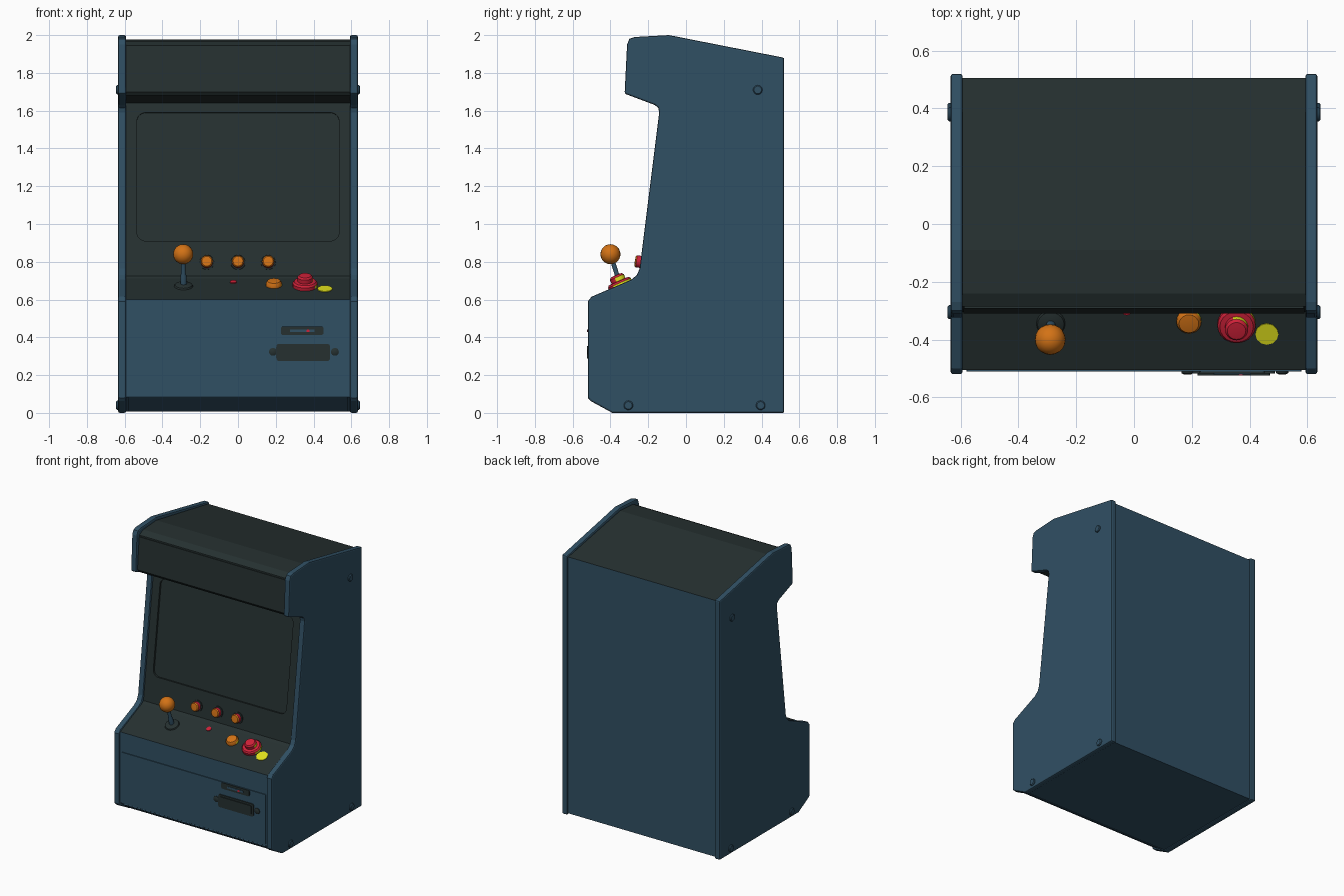
import bpy, bmesh, math
from mathutils import Matrix, Vector

if "Cube" in bpy.data.objects:
    bpy.data.objects.remove(bpy.data.objects["Cube"])


def material(name, rgb):
    m = bpy.data.materials.new(name)
    m.use_nodes = True
    m.diffuse_color = (*rgb, 1)
    bsdf = next(n for n in m.node_tree.nodes if n.type == "BSDF_PRINCIPLED")
    bsdf.inputs["Base Color"].default_value = (*rgb, 1)
    return m


BLUE = material("steel blue", (0.03, 0.08, 0.127))
DARK = material("charcoal", (0.019, 0.03, 0.03))
ORANGE = material("orange", (0.65, 0.17, 0.008))
RED = material("red", (0.62, 0.015, 0.04))
YELLOW = material("yellow", (0.76, 0.76, 0.012))


def place(x, y, z, tilt=0):
    return Matrix.Translation((x, y, z)) @ Matrix.Rotation(math.radians(tilt), 4, "X")


def finish(name, bm, matrix, mats, rule=None, smooth=False):
    """Turn a bmesh into an object; rule(face) picks the material slot."""
    bmesh.ops.recalc_face_normals(bm, faces=bm.faces)
    bm.normal_update()
    if rule:
        for f in bm.faces:
            f.material_index = rule(f)
    bm.transform(matrix)
    me = bpy.data.meshes.new(name)
    bm.to_mesh(me)
    bm.free()
    for m in mats:
        me.materials.append(m)
    ob = bpy.data.objects.new(name, me)
    bpy.context.collection.objects.link(ob)
    if smooth:
        activate(ob)
        bpy.ops.object.shade_smooth_by_angle(angle=math.radians(35))
    return ob


def activate(ob):
    bpy.ops.object.select_all(action="DESELECT")
    ob.select_set(True)
    bpy.context.view_layer.objects.active = ob


def prism(name, outline, depth, matrix, mat):
    """Flat outline in local XY, extruded along local Z."""
    bm = bmesh.new()
    face = bm.faces.new([bm.verts.new((a, b, 0)) for a, b in outline])
    ext = bmesh.ops.extrude_face_region(bm, geom=[face])["geom"]
    bmesh.ops.translate(bm, vec=(0, 0, depth),
                        verts=[v for v in ext if isinstance(v, bmesh.types.BMVert)])
    return finish(name, bm, matrix, [mat])


def lathe(name, profile, matrix, mats, rule=None, steps=20):
    """Spin (radius, height) points around local Z."""
    bm = bmesh.new()
    verts = [bm.verts.new((r, 0, h)) for r, h in profile]
    edges = [bm.edges.new(pair) for pair in zip(verts, verts[1:])]
    bmesh.ops.spin(bm, geom=verts + edges, cent=(0, 0, 0), axis=(0, 0, 1),
                   angle=math.tau, steps=steps, use_duplicate=False)
    bmesh.ops.remove_doubles(bm, verts=bm.verts, dist=0.0005)
    return finish(name, bm, matrix, mats, rule, True)


def rounded(w, h, r, n=5):
    pts = []
    for q, (sx, sy) in enumerate([(1, 1), (-1, 1), (-1, -1), (1, -1)]):
        for i in range(n + 1):
            a = (q + i / n) * math.pi / 2
            pts.append((sx * (w / 2 - r) + r * math.cos(a),
                        sy * (h / 2 - r) + r * math.sin(a)))
    return pts


# local X -> world Y, local Y -> world Z, local Z -> world X
SIDEWAYS = Matrix(((0, 0, 1, 0), (1, 0, 0, 0), (0, 1, 0, 0), (0, 0, 0, 1)))


def from_x(x):
    return Matrix.Translation((x, 0, 0)) @ SIDEWAYS


# Side panels with softened rims, and their bolts
side = [(-0.39, 0), (0.52, 0), (0.52, 1.88), (-0.09, 2.0), (-0.27, 1.99),
        (-0.3, 1.98), (-0.312, 1.95), (-0.325, 1.69), (-0.165, 1.63),
        (-0.147, 1.615), (-0.142, 1.59), (-0.245, 0.765), (-0.26, 0.73),
        (-0.29, 0.705), (-0.5, 0.615), (-0.52, 0.59), (-0.52, 0.08), (-0.505, 0.063)]
for label, s in (("left", 1), ("right", -1)):
    panel = prism(label + "_side_panel", side, 0.042, from_x(0.593 if s > 0 else -0.635), BLUE)
    bev = panel.modifiers.new("rim", "BEVEL")
    bev.width, bev.segments = 0.009, 2
    bev.limit_method, bev.angle_limit = "ANGLE", math.radians(60)
    for i, (y, z) in enumerate([(0.38, 1.71), (-0.305, 0.04), (0.395, 0.04)]):
        lathe(f"{label}_bolt_{i + 1}", [(0.025, 0), (0.025, 0.007), (0.02, 0.012), (0, 0.012)],
              Matrix.Translation((s * 0.633, y, z)) @ Matrix.Rotation(s * math.pi / 2, 4, "Y"),
              [BLUE], steps=14)

# Cabinet body
body_outline = [(-0.39, 0.008), (0.505, 0.008), (0.505, 1.87), (-0.09, 1.978),
                (-0.24, 1.968), (-0.285, 1.945), (-0.305, 1.7), (-0.29, 1.68), (-0.12, 1.64),
                (-0.238, 0.725), (-0.255, 0.711), (-0.505, 0.6), (-0.505, 0.085)]
body = prism("cabinet_body", body_outline, 1.196, from_x(-0.598), BLUE)

# Screen recess, tilted with the bezel
SCREEN_TILT = 82.7


def on_bezel(x, z, lift=0):
    y = -0.238 + (z - 0.725) * 0.118 / 0.915
    return place(x, y, z, SCREEN_TILT) @ Matrix.Translation((0, 0, lift))


cutter = prism("screen_cutter", rounded(1.07, 0.685, 0.045), 0.1, on_bezel(0, 1.25, -0.014), BLUE)
cutter.hide_render = True
cut = body.modifiers.new("screen", "BOOLEAN")
cut.operation, cut.object, cut.solver = "DIFFERENCE", cutter, "EXACT"
activate(body)
bpy.ops.object.modifier_apply(modifier=cut.name)
bpy.data.objects.remove(cutter)
body.data.materials.append(DARK)
for p in body.data.polygons:
    p.material_index = int(p.center.z > 0.602 and p.normal.y < 0.6)

# Marquee panel
marquee_tilt = 90 - math.degrees(math.atan2(0.02, 0.245))
prism("marquee_panel", rounded(1.18, 0.225, 0.004, 1), 0.006,
      place(0, -0.295, 1.823, marquee_tilt), DARK)

# Coin door and kick strip
prism("coin_door", rounded(1.16, 0.362, 0.006, 2), 0.007, place(0, -0.504, 0.277, 90), BLUE)
prism("kick_strip", rounded(1.16, 0.125, 0.006, 2), 0.006,
      place(0, -0.448, 0.047, 90 + math.degrees(math.atan2(0.115, 0.077))), BLUE)

# Coin slot and return tray
FRONT = -0.51
prism("coin_slot_plate", rounded(0.225, 0.044, 0.01), 0.008, place(0.34, FRONT, 0.435, 90), DARK)
prism("coin_slot_inset", rounded(0.13, 0.014, 0.004), 0.011, place(0.34, FRONT, 0.435, 90), BLUE)
prism("coin_lamp", rounded(0.016, 0.014, 0.005), 0.014, place(0.37, FRONT, 0.434, 90), RED)
prism("return_tray_frame", rounded(0.285, 0.092, 0.016), 0.008, place(0.345, FRONT, 0.32, 90), DARK)
prism("return_tray_flap", rounded(0.25, 0.066, 0.008), 0.014, place(0.345, FRONT, 0.32, 90), DARK)
for i, x in enumerate((0.185, 0.513)):
    lathe(f"tray_screw_{i + 1}", [(0.021, 0), (0.021, 0.006), (0.012, 0.011), (0, 0.011)],
          place(x, FRONT, 0.323, 90), [DARK], steps=14)

# Three bezel buttons: red barrel, orange face
for i, x in enumerate((-0.165, 0, 0.16)):
    lathe(f"bezel_button_ring_{i + 1}", [(0.04, -0.002), (0.04, 0.008), (0.03, 0.01)],
          on_bezel(x, 0.798), [DARK])
    lathe(f"bezel_button_{i + 1}", [(0.032, 0), (0.032, 0.034), (0.026, 0.041), (0, 0.043)],
          on_bezel(x, 0.798), [RED, ORANGE], lambda f: int(f.normal.z > 0.3))

# Control deck parts
DECK_TILT = math.degrees(math.atan2(0.111, 0.25))


def on_deck(x, y):
    return place(x, y, 0.6 + (y + 0.505) * 0.111 / 0.25, DECK_TILT)


def back_side(f):
    c = f.calc_center_median()
    return int(f.normal.z < 0.5 and c.x + c.y > 0.02)


lathe("large_button", [(0.066, 0), (0.066, 0.018), (0.058, 0.028), (0.04, 0.03),
                       (0.04, 0.052), (0.032, 0.062), (0, 0.065)],
      on_deck(0.355, -0.345), [RED, YELLOW], back_side)
lathe("small_button", [(0.043, 0), (0.043, 0.012), (0.034, 0.026), (0, 0.03)],
      on_deck(0.19, -0.335), [ORANGE, YELLOW], back_side)
lathe("yellow_disc", [(0.04, 0), (0.04, 0.004), (0, 0.004)],
      on_deck(0.46, -0.38), [YELLOW], steps=12)
lathe("red_lamp", [(0.018, 0), (0.018, 0.005), (0, 0.008)],
      on_deck(-0.025, -0.298), [RED], steps=12)

# Joystick
foot, top = Vector((-0.288, -0.345, 0.667)), Vector((-0.29, -0.4, 0.84))
lathe("joystick_collar", [(0.05, 0), (0.046, 0.008), (0.028, 0.014), (0, 0.016)],
      on_deck(foot.x, foot.y), [DARK])
aim = (top - foot).to_track_quat("Z", "Y").to_matrix().to_4x4()
lathe("joystick_shaft", [(0.017, 0), (0.017, 0.06), (0.012, 0.075), (0.012, 0.17)],
      Matrix.Translation(foot) @ aim, [BLUE], steps=12)
bm = bmesh.new()
bmesh.ops.create_uvsphere(bm, u_segments=20, v_segments=12, radius=0.053)
finish("joystick_ball", bm, Matrix.Translation(top), [ORANGE], smooth=True)
